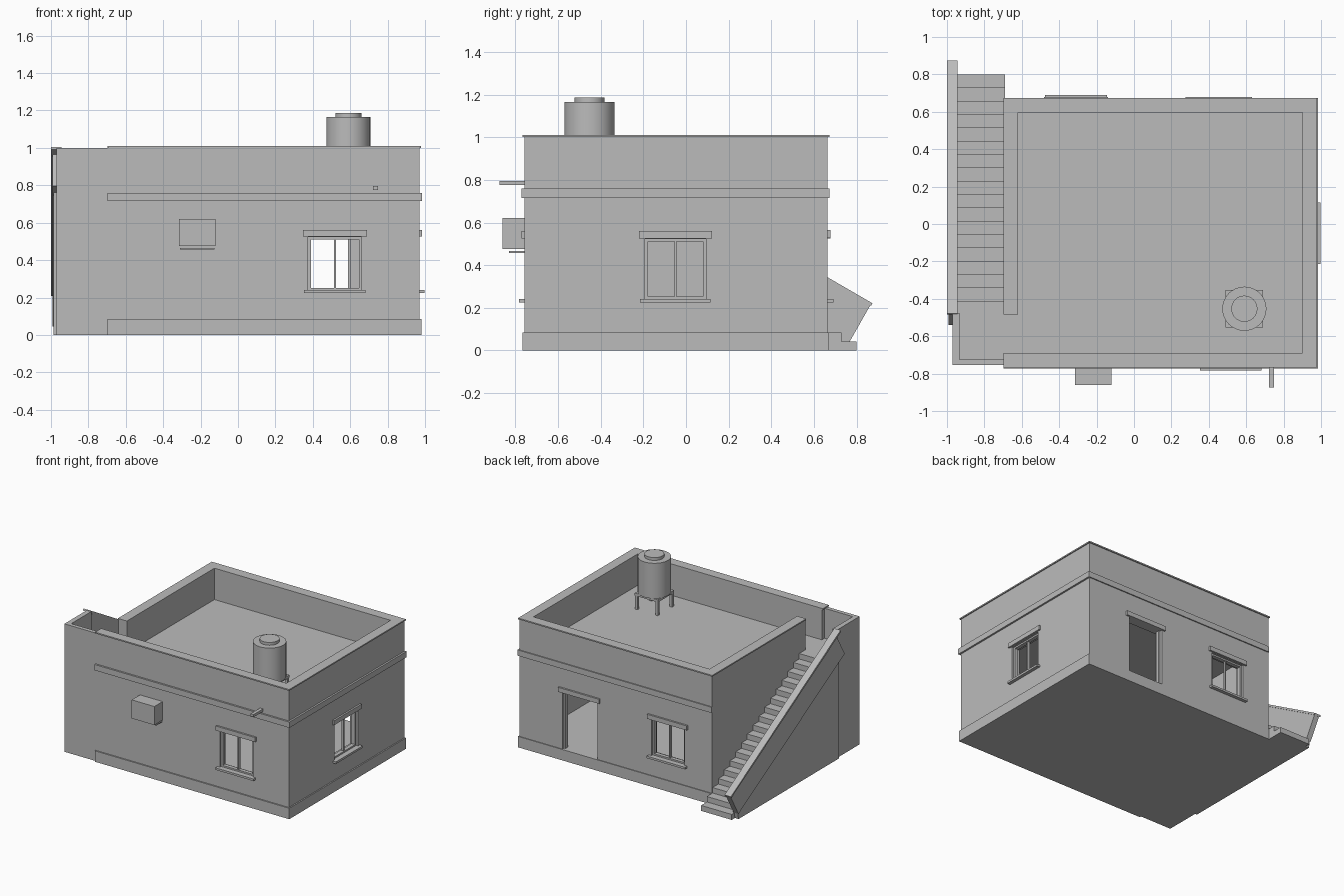
import bpy, bmesh, math

if "Cube" in bpy.data.objects:
    bpy.data.objects.remove(bpy.data.objects["Cube"])

GREY = bpy.data.materials.new("plain_grey")
GREY.diffuse_color = (0.5, 0.5, 0.5, 1)
GREY.use_nodes = True
GREY.node_tree.nodes["Principled BSDF"].inputs["Base Color"].default_value = GREY.diffuse_color


def finish(name, bm):
    bmesh.ops.recalc_face_normals(bm, faces=bm.faces)
    mesh = bpy.data.meshes.new(name)
    bm.to_mesh(mesh)
    bm.free()
    mesh.materials.append(GREY)
    ob = bpy.data.objects.new(name, mesh)
    bpy.context.collection.objects.link(ob)
    return ob


def box(name, x0, x1, y0, y1, z0, z1):
    bm = bmesh.new()
    bmesh.ops.create_cube(bm, size=1)
    for v in bm.verts:
        v.co = ((x0 + x1) / 2 + v.co.x * (x1 - x0),
                (y0 + y1) / 2 + v.co.y * (y1 - y0),
                (z0 + z1) / 2 + v.co.z * (z1 - z0))
    return finish(name, bm)


def side_profile(name, pts, x0, x1):
    """Extrude a (y, z) outline along x."""
    bm = bmesh.new()
    f = bm.faces.new([bm.verts.new((x0, y, z)) for y, z in pts])
    r = bmesh.ops.extrude_face_region(bm, geom=[f])
    for v in r["geom"]:
        if isinstance(v, bmesh.types.BMVert):
            v.co.x = x1
    return finish(name, bm)


def cylinder(name, x, y, r, z0, z1, sides=32):
    bm = bmesh.new()
    bmesh.ops.create_cone(bm, cap_ends=True, segments=sides, radius1=r, radius2=r, depth=z1 - z0)
    bmesh.ops.translate(bm, verts=bm.verts, vec=(x, y, (z0 + z1) / 2))
    ob = finish(name, bm)
    for p in ob.data.polygons:
        p.use_smooth = abs(p.normal.z) < 0.5
    for e in ob.data.edges:
        a, b = (ob.data.vertices[i].co.z for i in e.vertices)
        e.use_edge_sharp = abs(a - b) < 1e-6
    return ob


def cut(ob, *dims):
    cutter = box("cutter", *dims)
    mod = ob.modifiers.new("cut", 'BOOLEAN')
    mod.operation, mod.solver, mod.object = 'DIFFERENCE', 'EXACT', cutter
    dg = bpy.context.evaluated_depsgraph_get()
    mesh = bpy.data.meshes.new_from_object(ob.evaluated_get(dg))
    ob.modifiers.clear()
    ob.data = mesh
    bpy.data.objects.remove(cutter)


# Main dimensions: outer walls, inner walls, roof deck
X0, X1, Y0, Y1, TOP = -0.69, 0.97, -0.758, 0.665, 1.0
IX0, IX1, IY0, IY1 = -0.62, 0.90, -0.69, 0.595
DECK, FLOOR = 0.765, 0.085


def on_wall(side, u0, u1, d0, d1):
    """Distance along a wall and outward from it, as x and y ranges."""
    if side == "front":
        return u0, u1, Y0 - d1, Y0 - d0
    if side == "back":
        return u0, u1, Y1 + d0, Y1 + d1
    return X1 + d0, X1 + d1, u0, u1


# House shell with room, roof well, roof entrance and openings
house = box("house_walls", X0, X1, Y0, Y1, 0, TOP)
cut(house, IX0, IX1, IY0, IY1, DECK, 1.2)
cut(house, IX0, IX1, IY0, IY1, FLOOR, 0.71)
cut(house, X0 - 0.1, IX0 + 0.1, IY0, -0.485, DECK, 1.2)

W, ZB, ZT = 0.143, 0.24, 0.523
for side, c in (("front", 0.518), ("right", -0.05), ("back", -0.31)):
    cut(house, *on_wall(side, c - W, c + W, -0.12, 0.05), ZB, ZT)
    # Window frame, centre bar, lintel and sill
    for k in (-1, 1):
        u = c + k * (W - 0.007)
        box(side + "_window_jamb", *on_wall(side, u - 0.007, u + 0.007, -0.045, -0.015), ZB, ZT)
    box(side + "_window_bar", *on_wall(side, c - 0.005, c + 0.005, -0.04, -0.02), ZB, ZT)
    for z in (ZB, ZT - 0.012):
        box(side + "_window_rail", *on_wall(side, c - W, c + W, -0.045, -0.015), z, z + 0.012)
    box(side + "_window_lintel", *on_wall(side, c - 0.171, c + 0.171, -0.01, 0.014), 0.525, 0.56)
    box(side + "_window_sill", *on_wall(side, c - 0.165, c + 0.165, -0.04, 0.026), 0.224, 0.24)

# Doorway with lintel and jambs
cut(house, 0.30, 0.60, 0.5, 0.8, FLOOR, 0.53)
box("door_lintel", 0.275, 0.63, Y1 - 0.01, Y1 + 0.014, 0.53, 0.565)
for x in (0.30, 0.588):
    box("door_jamb", x, x + 0.012, Y1 - 0.05, Y1 - 0.02, FLOOR, 0.53)


# Plinth and band wrap the front, right and back
def wrap(name, out, z0, z1):
    box("front_" + name, X0 - 0.008, X1 + out, Y0 - out, Y0 + 0.01, z0, z1)
    box("right_" + name, X1 - 0.01, X1 + out, Y0, Y1, z0, z1)
    box("back_" + name, X0, X1 + out, Y1 - 0.01, Y1 + out * 0.6, z0, z1)


wrap("plinth", 0.01, 0, FLOOR)
wrap("band", 0.014, 0.715, 0.76)

# Parapet coping
C = 0.008
box("front_coping", X0 - C, X1 + C, Y0 - C, IY0, TOP, 1.01)
box("back_coping", X0 - C, X1 + C, IY1, Y1 + C, TOP, 1.01)
box("right_coping", IX1, X1 + C, IY0, IY1, TOP, 1.01)
box("left_coping", X0 - C, IX0, -0.485, IY1, TOP, 1.01)

# Solid stair with landing, as one stepped outline
N, START, TREAD = 18, 0.80, 0.0712
RISE = DECK / N
steps = [(START, 0)]
for i in range(N):
    y = START - i * TREAD
    steps += [(y, (i + 1) * RISE), (y - TREAD, (i + 1) * RISE)]
steps[-1] = (-0.75, DECK)
steps.append((-0.75, 0))
side_profile("stairs", steps, -0.955, X0)

# Landing block and its parapet
box("landing_block", -0.97, X0, -0.755, -0.47, 0, DECK)
box("landing_side_parapet", -0.97, -0.932, -0.755, -0.475, DECK, TOP - 0.002)
box("landing_front_parapet", -0.932, X0, -0.755, -0.724, DECK, TOP - 0.002)

# Stair side wall, sloping balustrade and its cap
side_profile("stair_side_wall", [(0.76, 0), (0.77, 0.045), (0.80, 0.12), (-0.48, 0.84), (-0.48, 0)],
             -0.986, -0.95)
side_profile("stair_balustrade", [(0.865, 0.212), (0.77, 0.045), (-0.54, 0.795), (-0.44, 0.968)],
             -0.992, -0.95)
side_profile("balustrade_cap", [(0.875, 0.221), (0.868, 0.209), (-0.485, 0.99), (-0.478, 1.004)],
             -1.0, -0.945)

# Air conditioner on its bracket, and roof spout
box("air_conditioner", -0.315, -0.12, -0.86, Y0, 0.475, 0.62)
box("air_conditioner_bracket", -0.31, -0.125, -0.83, Y0, 0.458, 0.466)
box("roof_spout", 0.722, 0.748, -0.875, -0.70, 0.775, 0.795)

# Water tank on a four-legged stand
TX, TY = 0.59, -0.453
cylinder("tank_body", TX, TY, 0.118, 0.89, 1.165)
cylinder("tank_lid", TX, TY, 0.07, 1.165, 1.187)
box("tank_stand_top", TX - 0.1, TX + 0.1, TY - 0.1, TY + 0.1, 0.87, 0.89)
for sx in (-1, 1):
    for sy in (-1, 1):
        x, y = TX + sx * 0.088, TY + sy * 0.088
        box("tank_leg", x - 0.011, x + 0.011, y - 0.011, y + 0.011, DECK, 0.87)
